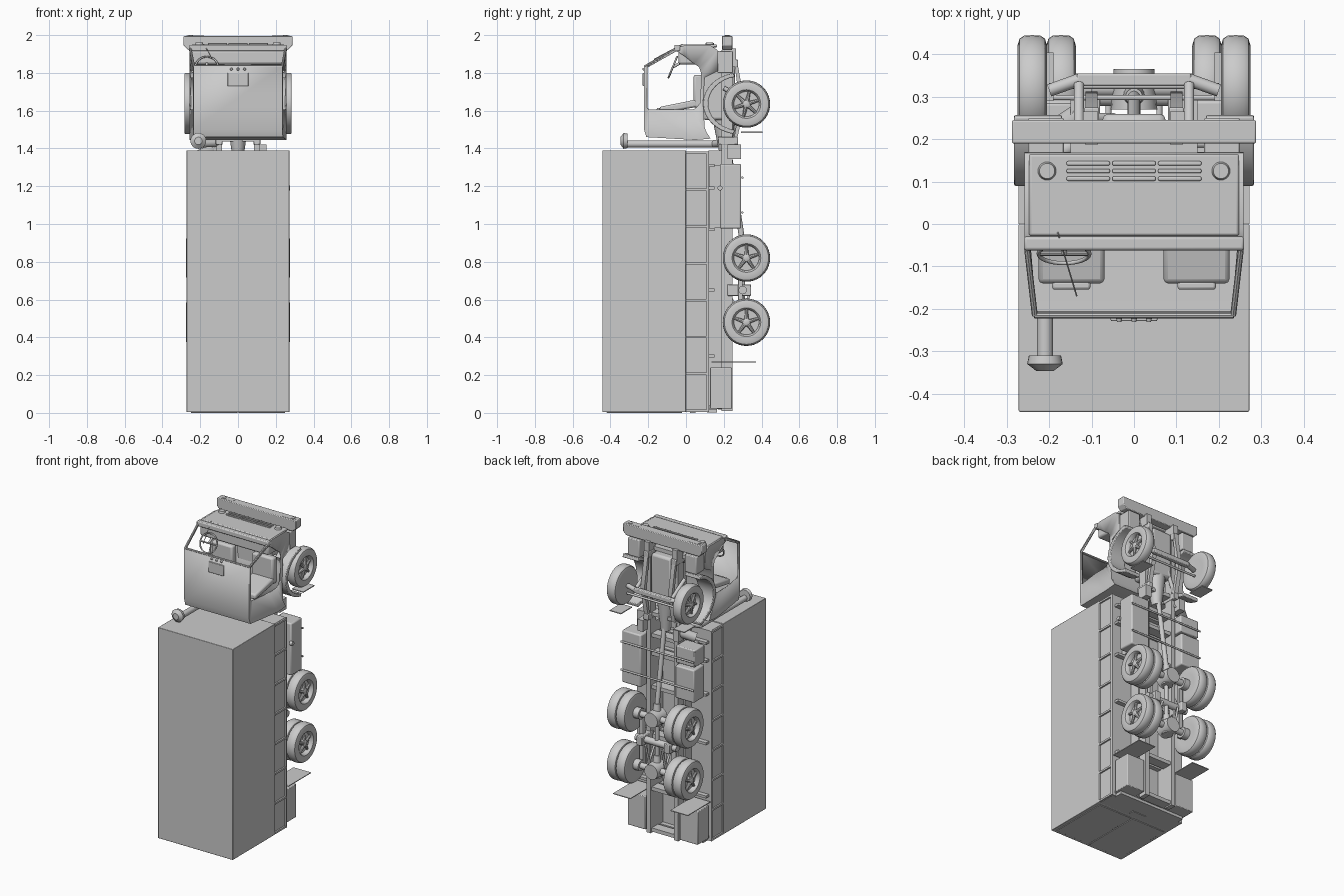
import bpy, bmesh
from math import pi, sin, cos, radians
from mathutils import Vector, Matrix

if "Cube" in bpy.data.objects:
    bpy.data.objects.remove(bpy.data.objects["Cube"])


def finish(name, bm, bevel=0, segs=2, solid=0):
    bmesh.ops.recalc_face_normals(bm, faces=bm.faces)
    me = bpy.data.meshes.new(name)
    bm.to_mesh(me)
    bm.free()
    me.polygons.foreach_set("use_smooth", [True] * len(me.polygons))
    me.set_sharp_from_angle(angle=radians(35))
    ob = bpy.data.objects.new(name, me)
    bpy.context.collection.objects.link(ob)
    if solid:
        m = ob.modifiers.new("thickness", 'SOLIDIFY')
        m.thickness, m.offset = solid, -1
    if bevel:
        m = ob.modifiers.new("bevel", 'BEVEL')
        m.width, m.segments, m.limit_method = bevel, segs, 'ANGLE'
    return ob


def box(name, x0, x1, y0, y1, z0, z1, bevel=0):
    bm = bmesh.new()
    bmesh.ops.create_cube(bm, size=1)
    for v in bm.verts:
        v.co = ((x0 + x1) / 2 + v.co.x * (x1 - x0), (y0 + y1) / 2 + v.co.y * (y1 - y0),
                (z0 + z1) / 2 + v.co.z * (z1 - z0))
    return finish(name, bm, bevel)


def sides(name, x0, x1, *a, **k):
    box(name + "_right", x0, x1, *a, **k)
    box(name + "_left", -x1, -x0, *a, **k)


def tube(name, p, q, r, r2=None, n=20):
    p, q = Vector(p), Vector(q)
    d = q - p
    mat = Matrix.Translation((p + q) / 2) @ d.to_track_quat('Z', 'Y').to_matrix().to_4x4()
    bm = bmesh.new()
    bmesh.ops.create_cone(bm, cap_ends=True, segments=n, radius1=r, radius2=r if r2 is None else r2,
                          depth=d.length, matrix=mat)
    return finish(name, bm)


def lathe_x(name, prof, c, s=1, n=40):
    """Spin (radius, x) points about the x axis at centre c; s mirrors."""
    bm = bmesh.new()
    rings = [[bm.verts.new((c[0] + s * x, c[1] + r * cos(2 * pi * i / n), c[2] + r * sin(2 * pi * i / n)))
              for i in range(n)] for r, x in prof]
    for a, b in zip(rings, rings[1:]):
        for i in range(n):
            bm.faces.new((a[i], a[(i + 1) % n], b[(i + 1) % n], b[i]))
    bm.faces.new(rings[0])
    bm.faces.new(rings[-1])
    return finish(name, bm)


def extrude_x(name, pts, x0, x1, bevel=0):
    bm = bmesh.new()
    a, b = [[bm.verts.new((x, y, z)) for y, z in pts] for x in (x0, x1)]
    bm.faces.new(a)
    bm.faces.new(b)
    for i in range(len(pts)):
        j = (i + 1) % len(pts)
        bm.faces.new((a[i], a[j], b[j], b[i]))
    return finish(name, bm, bevel)


# cargo body, with ribbed lower side strips, rear doors and plate
box("cargo_box", -.272, .272, -.443, 0, .004, 1.39, .003)
box("cargo_floor", -.262, .262, -.002, .12, .004, 1.385)
for s in (-1, 1):
    for i in range(8):
        z = .006 + i * .195
        box("side_rib", s * .266 - .006, s * .266 + .006, 0, .122, z, z + .012)
    box("bottom_rail", s * .266 - .006, s * .266 + .006, .108, .123, .005, 1.385)
    box("rear_door", min(s * .004, s * .25), max(s * .004, s * .25), -.42, -.02, 0, .01, .002)
box("number_plate", -.05, .05, .02, .05, 0, .01)
box("rear_sill", -.24, .24, .11, .165, .002, .02)

# chassis: subframe, rails, crossmembers
sides("subframe", .085, .125, .118, .19, .02, 1.39)
sides("frame_rail", .085, .115, .188, .245, .01, 1.92)
for i, z in enumerate((.03, .3, .65, .97, 1.19, 1.31, 1.45)):
    box("crossmember", -.1, .1, .17, .235, z - .012, z + .012)
    if i < 6:
        box("floor_bearer", -.25, .25, .12, .15, z - .008, z + .008)

# storage bins, fuel tanks, tank rods
sides("rear_bin", .125, .255, .128, .243, .022, .24, bevel=.004)
sides("tank_bracket", .11, .2, .125, .18, .98, 1.31)
box("fuel_tank", .125, .262, .18, .292, .975, 1.318, .008)
box("tool_bin", -.262, -.125, .18, .292, .975, 1.19, .008)
box("battery_bin", -.262, -.125, .18, .285, 1.205, 1.318, .006)
tube("fuel_cap", (.255, .18, 1.19), (.275, .18, 1.19), .013)
for z in (1.06, 1.245):
    tube("side_guard_rod", (-.265, .298, z), (.265, .298, z), .006)
sides("chassis_bracket", .11, .15, .22, .292, 1.345, 1.42)

# mud flaps
sides("rear_mud_flap", .145, .272, .135, .37, .266, .271)
sides("front_mud_flap", .19, .272, .29, .405, 1.483, 1.489)

# wheels
TYRE = [(.07, -.033), (.1, -.035), (.117, -.03), (.124, -.02), (.1255, 0), (.124, .02), (.117, .03),
        (.1, .035), (.076, .033), (.071, .028), (.066, .006), (.022, .006), (.02, .026), (.012, .03)]


def wheel(name, s, xc, z, spokes):
    c = (s * xc, .32, z)
    lathe_x(name, TYRE, c, s)
    for i in range(spokes):
        a = 2 * pi * i / spokes + .3
        p = lambda r, x: (c[0] + s * x, c[1] + r * cos(a), c[2] + r * sin(a))
        tube(name + "_spoke", p(.015, .02), p(.07, .012), .011, .007, 8)


for s in (-1, 1):
    wheel("front_wheel", s, .24, 1.635, 6)
    for z in (.48, .82):
        wheel("rear_outer_wheel", s, .24, z, 5)
        wheel("rear_inner_wheel", s, .172, z, 5)

# axles, differentials, springs, driveline
for z in (.48, .82):
    tube("rear_axle", (-.24, .32, z), (.24, .32, z), .02)
    tube("differential", (0, .27, z), (0, .365, z), .055, .048)
    tube("axle_nose", (0, .31, z - .05), (0, .3, z + .09), .035, .02)
    for s in (-1, 1):
        tube("brake_drum", (s * .1, .32, z), (s * .14, .32, z), .035)
tube("bogie_tube", (-.15, .3, .65), (.15, .3, .65), .022)
for s in (-1, 1):
    box("bogie_spring", s * .115 - .015, s * .115 + .015, .275, .3, .46, .84, .004)
    box("bogie_hanger", s * .1 - .02, s * .1 + .02, .22, .345, .62, .68, .004)
    for y in (.225, .3, .335):
        tube("torque_rod", (s * .06, y, .63), (s * .06, .3, .5), .007)
    extrude_x("front_leaf_spring", [(.25, 1.43), (.285, 1.635), (.255, 1.86), (.27, 1.865),
                                    (.312, 1.635), (.265, 1.425)], s * .1 - .014, s * .1 + .014)
    for z in (1.44, 1.85):
        box("spring_hanger", s * .1 - .018, s * .1 + .018, .17, .275, z - .02, z + .02, .004)
    tube("axle_drop", (s * .13, .34, 1.635), (s * .2, .315, 1.635), .015)
    tube("shock_absorber", (s * .13, .2, 1.72), (s * .13, .33, 1.645), .012)
box("front_axle", -.135, .135, .325, .355, 1.62, 1.65, .005)
tube("steering_rod", (-.2, .325, 1.59), (.2, .325, 1.59), .007)
tube("front_drive_shaft", (0, .22, 1.42), (0, .3, .9), .015)
tube("rear_drive_shaft", (0, .3, .79), (0, .3, .55), .013)
box("engine", -.075, .075, .09, .26, 1.55, 1.86, .015)
tube("gearbox", (0, .2, 1.56), (0, .21, 1.36), .06, .03)
box("radiator", -.15, .15, .03, .21, 1.86, 1.885)

# cab shell: outer side profile bridged to window outline, joined across by panels
OUT = [(-.21, 1.46), (-.222, 1.50), (-.222, 1.835), (-.06, 1.93), (-.01, 1.945), (.13, 1.945), (.168, 1.92),
       (.17, 1.81), (.1, 1.775), (.09, 1.64), (.1, 1.5), (.13, 1.452), (.05, 1.445)]
WIN = [(-.195, 1.605), (-.206, 1.615), (-.205, 1.828), (-.05, 1.915), (-.01, 1.89), (.04, 1.85), (.07, 1.83),
       (.08, 1.80), (.08, 1.76), (.075, 1.64), (.05, 1.612), (.03, 1.605), (-.05, 1.605)]


def half(y):
    return .258 if y > -.06 else .258 - .022 * (-.06 - y) / .16


bm = bmesh.new()
N = len(OUT)
edge = {}
for s in (-1, 1):
    o, w = [[bm.verts.new((s * half(y), y, z)) for y, z in L] for L in (OUT, WIN)]
    edge[s] = o
    for i in range(N):
        bm.faces.new((o[i], o[(i + 1) % N], w[(i + 1) % N], w[i]))
for i in range(N):
    if i not in (2, 7):
        j = (i + 1) % N
        bm.faces.new((edge[-1][i], edge[-1][j], edge[1][j], edge[1][i]))
finish("cab_shell", bm, solid=.008)
for s in (-1, 1):
    tube("windscreen_pillar", (s * .234, -.215, 1.835), (s * .252, -.06, 1.925), .007, n=8)
box("windscreen_cowl", -.26, .26, -.062, -.03, 1.915, 1.948, .006)
tube("windscreen_top_rim", (-.235, -.216, 1.835), (.235, -.216, 1.835), .007, n=8)
box("dashboard", -.25, .25, -.04, .06, 1.845, 1.92, .012)
box("roof_hatch", -.055, .055, -.229, -.22, 1.73, 1.80, .003)
for x in (-.035, 0, .035):
    tube("roof_lamp", (x, -.22, 1.82), (x, -.231, 1.82), .008, .005)

# nose panel, louvres, headlamps
box("nose_panel", -.248, .248, -.028, .165, 1.935, 1.95, .006)
for y in (.107, .125, .143):
    for x in (-.108, 0, .108):
        box("louvre", x - .051, x + .051, y - .005, y + .005, 1.945, 1.958, .003)
for s in (-1, 1):
    tube("headlamp", (s * .205, .125, 1.945), (s * .205, .125, 1.962), .023, .018, 24)
    x0, x1 = sorted((s * .18, s * .272))
    box("bumper_lamp_panel", x0, x1, .2, .235, 1.99, 1.997)
    tube("bumper_lamp", (s * .25, .218, 1.99), (s * .25, .218, 2.0), .012)
    x0, x1 = sorted((s * .165, s * .25))
    box("step_box", x0, x1, .165, .25, 1.80, 1.915, .005)

# bumper with chamfered lower ends
bm = bmesh.new()
pts = [(-.288, 2 - .004), (.288, 2 - .004), (.288, 1.945), (.265, 1.922), (-.265, 1.922), (-.288, 1.945)]
f = bm.faces.new([bm.verts.new((x, .19, z)) for x, z in pts])
ext = bmesh.ops.extrude_face_region(bm, geom=[f])
bmesh.ops.translate(bm, vec=(0, .055, 0), verts=[v for v in ext["geom"] if isinstance(v, bmesh.types.BMVert)])
finish("bumper", bm, .004)
sides("bumper_bracket", .085, .12, .2, .265, 1.86, 1.93)

# front wheel arches
arc = [(pi * (.06 + .88 * i / 16)) for i in range(17)]
pts = [(.29 - .2 * sin(a), 1.638 + .165 * cos(a)) for a in arc]
pts += [(.29 - .172 * sin(a), 1.638 + .143 * cos(a)) for a in reversed(arc)]
for s in (-1, 1):
    extrude_x("wheel_arch", pts, s * .17, s * .283, .004)

# seats and steering wheel
for s in (-1, 1):
    x0, x1 = sorted((s * .07, s * .225))
    box("seat_cushion", x0, x1, .04, .088, 1.615, 1.79, .012)
    extrude_x("seat_back", [(.06, 1.62), (.06, 1.66), (-.14, 1.62), (-.14, 1.585)], x0, x1, .01)
    box("headrest", s * .148 - .045, s * .148 + .045, -.155, -.135, 1.587, 1.615, .006)
wheel_c = Vector((-.165, -.07, 1.83))
bpy.ops.mesh.primitive_torus_add(location=wheel_c, rotation=(radians(68), 0, 0), major_radius=.06,
                                 minor_radius=.005, major_segments=32, minor_segments=8)
bpy.context.object.name = "steering_wheel"
bpy.ops.object.shade_smooth()
tube("steering_column", wheel_c, (-.165, 0, 1.87), .007)
tube("steering_spoke", wheel_c - Vector((.06, 0, 0)), wheel_c + Vector((.06, 0, 0)), .005, n=8)
tube("wiper_arm", (-.18, -.02, 1.952), (-.135, -.17, 1.872), .002, n=6)

# air intake stack behind the cab
tube("intake_pipe", (-.21, -.315, 1.424), (-.21, .16, 1.424), .019)
tube("intake_cap_rim", (-.21, -.33, 1.44), (-.21, -.31, 1.44), .042, .038, 24)
tube("intake_cap_top", (-.21, -.347, 1.44), (-.21, -.33, 1.44), .02, .042, 24)
tube("intake_elbow", (-.21, .15, 1.424), (-.1, .21, 1.43), .02)
tube("muffler", (-.21, .2, 1.36), (-.12, .26, 1.40), .03)
tube("exhaust_pipe", (-.13, .25, 1.4), (-.05, .25, 1.6), .012)
